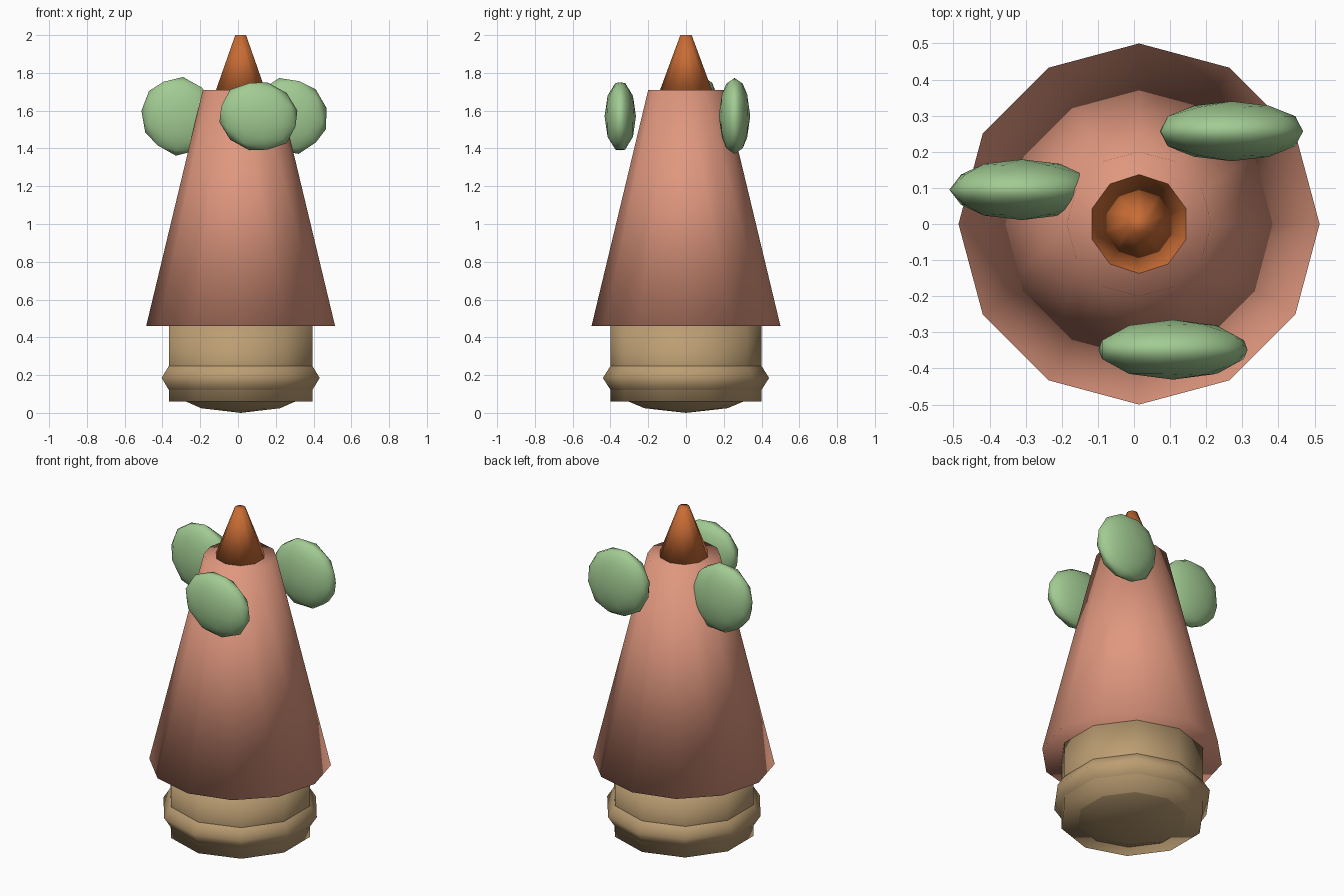
import bpy, math

default = bpy.data.objects.get("Cube")
if default:
    bpy.data.objects.remove(default, do_unlink=True)

CX = 0.014  # axis of the trunk, offset by the leaf spread


def material(name, rgb):
    m = bpy.data.materials.new(name)
    m.use_nodes = True
    m.diffuse_color = (*rgb, 1)
    m.node_tree.nodes["Principled BSDF"].inputs["Base Color"].default_value = (*rgb, 1)
    return m


tan = material("tan", (0.50, 0.34, 0.17))
clay = material("clay_pink", (0.74, 0.31, 0.21))
orange = material("burnt_orange", (0.58, 0.15, 0.035))
green = material("leaf_green", (0.36, 0.60, 0.29))


def finish(name, mat):
    ob = bpy.context.object
    ob.name = name
    ob.data.materials.append(mat)
    bpy.ops.object.shade_smooth()
    return ob


def frustum(name, mat, sides, r_low, r_high, z_low, z_high):
    bpy.ops.mesh.primitive_cone_add(vertices=sides, radius1=r_low, radius2=r_high,
                                    depth=z_high - z_low,
                                    location=(CX, 0, (z_low + z_high) / 2))
    return finish(name, mat)


# Stacked trunk: foot, skirted body and pointed tip
frustum("base_drum", tan, 10, 0.40, 0.40, 0.06, 0.46)
frustum("body", clay, 12, 0.50, 0.20, 0.46, 1.71)
frustum("tip", orange, 10, 0.137, 0.03, 1.71, 2.0)

# Flattened ball that bulges out around and under the drum
bpy.ops.mesh.primitive_uv_sphere_add(segments=10, ring_count=6, radius=1,
                                     location=(CX, 0, 0.185))
bpy.context.object.scale = (0.44, 0.44, 0.185)
finish("base_bulge", tan)

# Flat leaves around the top of the body: position, half sizes, tilt in degrees
leaves = {
    "leaf_back": ((0.27, 0.257, 1.572), (0.21, 0.083, 0.20), 45),
    "leaf_right": ((-0.31, 0.095, 1.57), (0.212, 0.084, 0.20), 65),
    "leaf_front": ((0.108, -0.348, 1.57), (0.214, 0.083, 0.186), 15),
}
for name, (pos, size, tilt) in leaves.items():
    bpy.ops.mesh.primitive_ico_sphere_add(subdivisions=2, radius=1, location=pos,
                                          rotation=(0, math.radians(tilt), 0))
    bpy.context.object.scale = size
    finish(name, green)
